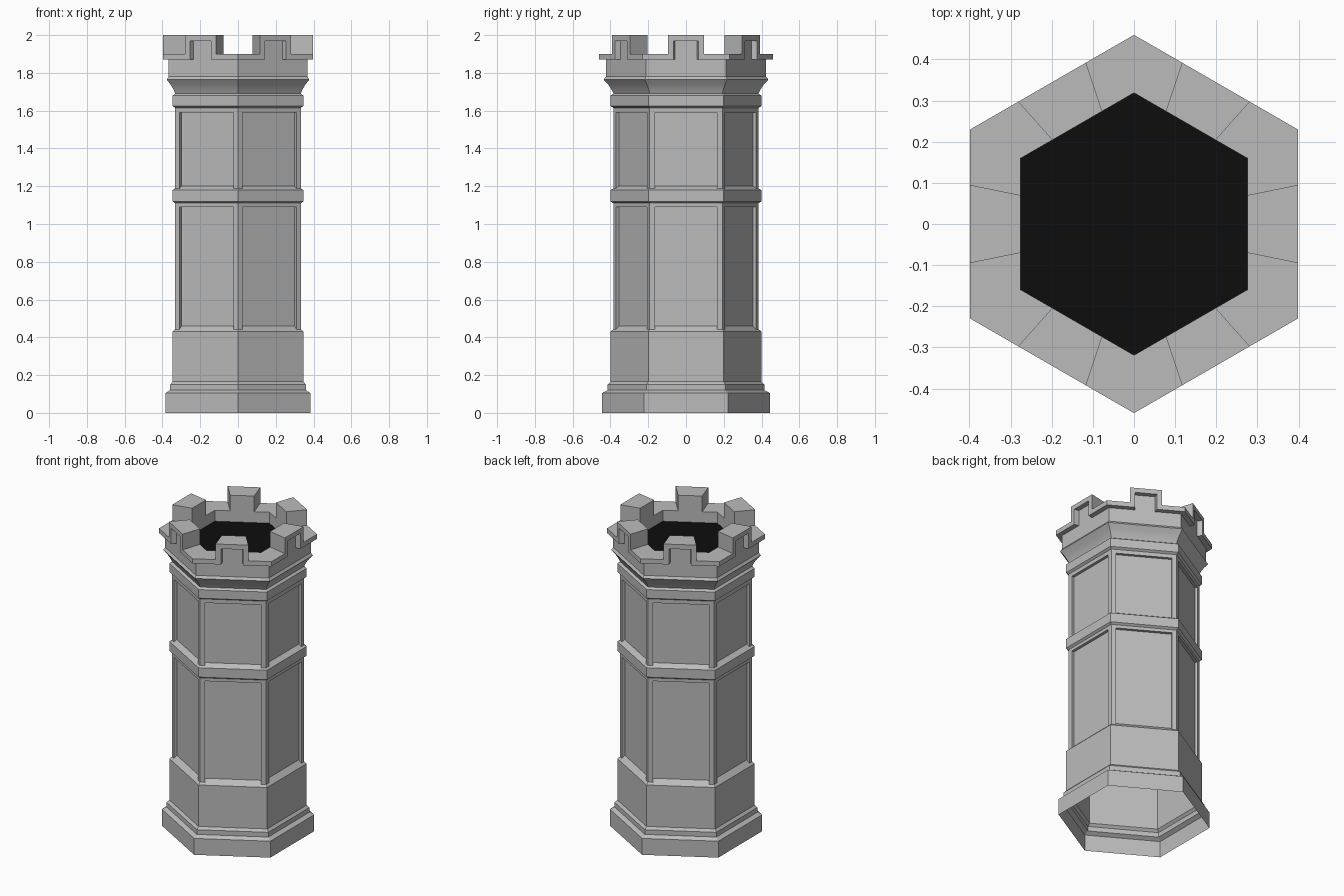
import bpy, bmesh, math
from mathutils import Vector

cube = bpy.data.objects.get("Cube")
if cube:
    bpy.data.objects.remove(cube, do_unlink=True)


def make_material(name, value):
    mat = bpy.data.materials.new(name)
    mat.use_nodes = True
    mat.diffuse_color = (value, value, value, 1)
    mat.node_tree.nodes["Principled BSDF"].inputs["Base Color"].default_value = (value, value, value, 1)
    return mat


stone = make_material("grey stone", 0.5)
dark = make_material("black shaft", 0.004)
ROOT3 = math.sqrt(3)


def loft(name, layers, mat, caps=True):
    """Join equal-length point loops into a skin, optionally closing both ends."""
    bm = bmesh.new()
    loops = [[bm.verts.new(p) for p in layer] for layer in layers]
    n = len(loops[0])
    for lo, hi in zip(loops, loops[1:]):
        for i in range(n):
            j = (i + 1) % n
            bm.faces.new((lo[i], lo[j], hi[j], hi[i]))
    if caps:
        bm.faces.new(loops[0][::-1])
        bm.faces.new(loops[-1])
        bmesh.ops.recalc_face_normals(bm, faces=bm.faces[:])
    mesh = bpy.data.meshes.new(name)
    bm.to_mesh(mesh)
    bm.free()
    mesh.materials.append(mat)
    obj = bpy.data.objects.new(name, mesh)
    bpy.context.collection.objects.link(obj)
    return obj


def polar(radius, degrees, z=0.0):
    a = math.radians(degrees)
    return Vector((radius * math.cos(a), radius * math.sin(a), z))


def hexagon(apothem, z):
    return [polar(apothem * 2 / ROOT3, 30 + 60 * i, z) for i in range(6)]


def on_side(angle, out, along, z):
    """Point on the tower side that faces the given angle."""
    return polar(out, angle) + polar(along, angle + 90) + Vector((0, 0, z))


# Tower skin, open underneath: plinth, two panel storeys, cove, parapet, well
PANEL, POST, BAND, WALL, WELL = 0.315, 0.333, 0.346, 0.367, 0.276
LEDGE, TOP, FLOOR = 1.90, 2.0, 1.83
profile = [
    (0.384, 0), (0.384, 0.105), (0.36, 0.12), (0.36, 0.15), (BAND, 0.165),
    (BAND, 0.43), (PANEL, 0.46), (PANEL, 1.09), (POST, 1.09), (POST, 1.11),
    (BAND, 1.12), (BAND, 1.18), (PANEL, 1.20), (PANEL, 1.59), (POST, 1.59),
    (POST, 1.615), (BAND, 1.625), (BAND, 1.68), (0.332, 1.69), (0.343, 1.715),
    (0.358, 1.74), (0.378, 1.765), (WALL, 1.78), (WALL, LEDGE),
    (WELL, LEDGE), (WELL, FLOOR),
]
tower = loft("tower_body", [hexagon(a, z) for a, z in profile], stone, caps=False)
bpy.context.view_layer.objects.active = tower
tower.select_set(True)
bpy.ops.object.shade_smooth_by_angle(angle=math.radians(25))
tower.select_set(False)

# Black floor of the well
loft("well_floor", [hexagon(WELL, FLOOR - 0.01), hexagon(WELL, FLOOR)], dark)


# Folded corner posts framing the panels
def corner_post(name, angle, bottom, top, width=0.028):
    left, right = angle - 30, angle + 30

    def section(z):
        outer, inner = POST, PANEL - 0.005
        return [
            on_side(left, outer, outer / ROOT3 - width, z), polar(outer * 2 / ROOT3, angle, z),
            on_side(right, outer, width - outer / ROOT3, z),
            on_side(right, inner, width - outer / ROOT3, z), polar(inner * 2 / ROOT3, angle, z),
            on_side(left, inner, outer / ROOT3 - width, z),
        ]
    loft(name, [section(bottom), section(top)], stone)


for i in range(6):
    corner_post(f"lower_post_{i + 1}", 30 + 60 * i, 0.44, 1.10)
    corner_post(f"upper_post_{i + 1}", 30 + 60 * i, 1.18, 1.60)


# Battlements: wedge-sided merlons and the stepped trim that climbs over them
def merlon_half(out):
    return 0.07 + (out - WELL) * 0.205


RIM, TRIM_BOTTOM, LEG = 0.398, 1.87, 0.03


def trim_outline(angle, out):
    corner, half = out / ROOT3, merlon_half(out)
    slot = half - LEG
    right = [(slot, TOP - LEG), (slot, TRIM_BOTTOM), (corner, TRIM_BOTTOM),
             (corner, LEDGE), (half, LEDGE), (half, TOP)]
    outline = right + [(-y, z) for y, z in reversed(right)]
    return [on_side(angle, out, y, z) for y, z in outline]


for i in range(6):
    angle = 60 * i
    block = [[on_side(angle, out, side * merlon_half(out), z)
              for out, side in ((WELL, -1), (WALL, -1), (WALL, 1), (WELL, 1))]
             for z in (LEDGE, TOP)]
    loft(f"merlon_{i + 1}", block, stone)
    loft(f"parapet_trim_{i + 1}", [trim_outline(angle, WALL), trim_outline(angle, RIM)], stone)
